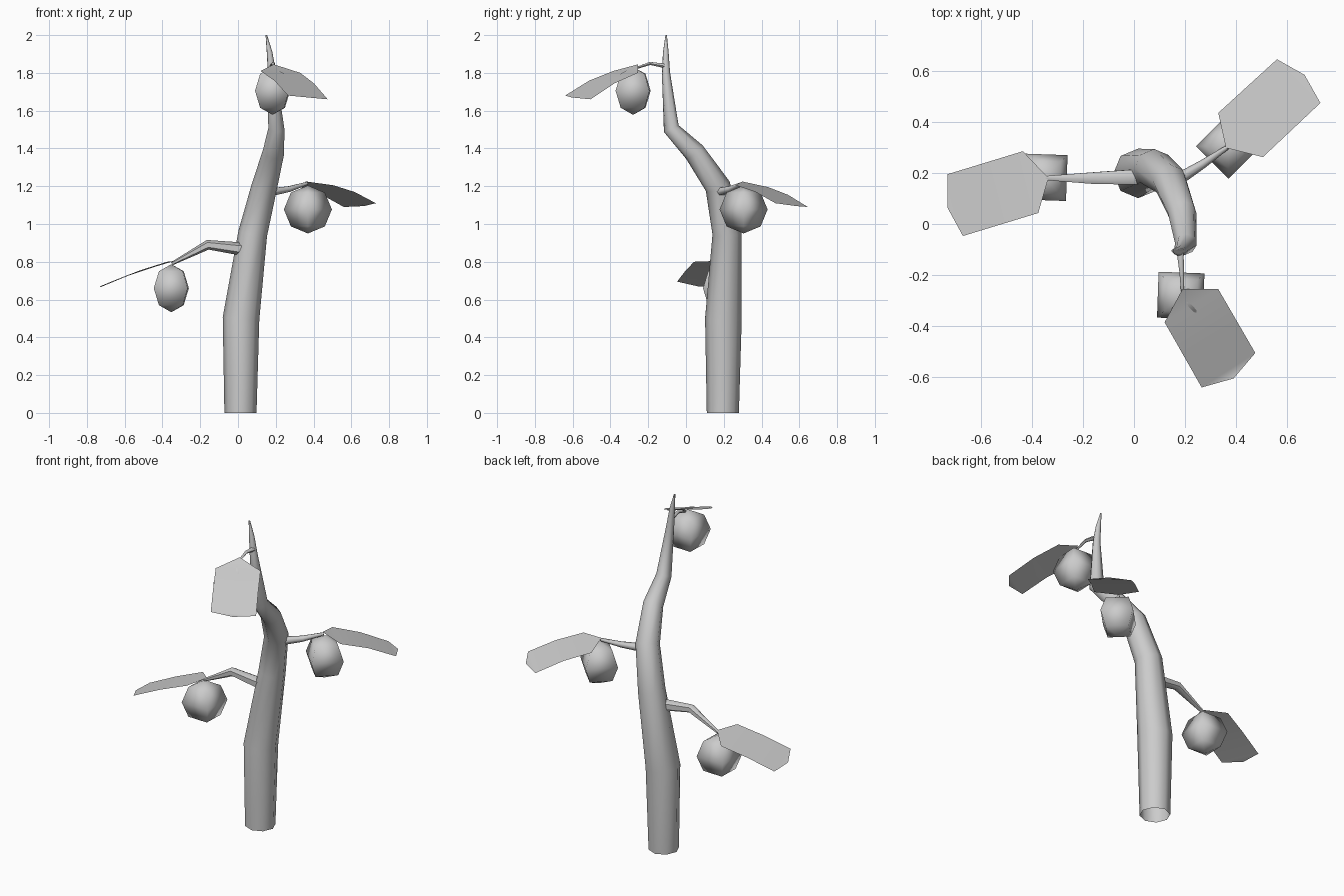
import bpy, bmesh, math
from mathutils import Vector, Matrix

if "Cube" in bpy.data.objects:
    bpy.data.objects.remove(bpy.data.objects["Cube"])


def finish(bm, name, angle=60):
    bmesh.ops.recalc_face_normals(bm, faces=bm.faces)
    me = bpy.data.meshes.new(name)
    bm.to_mesh(me)
    bm.free()
    ob = bpy.data.objects.new(name, me)
    bpy.context.collection.objects.link(ob)
    bpy.ops.object.select_all(action='DESELECT')
    bpy.context.view_layer.objects.active = ob
    ob.select_set(True)
    bpy.ops.object.shade_smooth_by_angle(angle=math.radians(angle))
    return ob


def tube(name, path, sides):
    """Tapered open tube through (x, y, z, radius) points."""
    bm = bmesh.new()
    pts = [Vector(p[:3]) for p in path]
    rings, quat = [], None
    for i, p in enumerate(pts):
        a = (p - pts[i - 1]).normalized() if i else Vector()
        b = (pts[i + 1] - p).normalized() if i < len(pts) - 1 else Vector()
        t = (a + b).normalized()
        if quat is None:
            quat = Vector((0, 0, 1)).rotation_difference(t)
        else:
            quat = prev.rotation_difference(t) @ quat
        prev = t
        ring = []
        for k in range(sides):
            w = math.tau * k / sides
            off = Vector((math.cos(w), math.sin(w), 0)) * path[i][3]
            ring.append(bm.verts.new(p + quat @ off))
        rings.append(ring)
    for r0, r1 in zip(rings, rings[1:]):
        for k in range(sides):
            n = (k + 1) % sides
            bm.faces.new((r0[k], r0[n], r1[n], r1[k]))
    bm.faces.new(rings[-1])
    return finish(bm, name)


def fruit(name, centre, turn):
    """Four-sided rounded fruit."""
    bm = bmesh.new()
    bmesh.ops.create_uvsphere(
        bm, u_segments=4, v_segments=4, radius=0.127,
        matrix=Matrix.Translation(centre) @ Matrix.Rotation(math.radians(turn), 4, 'Z'))
    return finish(bm, name, 95)


def leaf(name, tip, left, end_l, end_m, end_r, right, arch):
    """Flat hexagonal leaf, slightly arched across the middle."""
    bm = bmesh.new()
    up = Vector((0, 0, arch))
    mid_l = (Vector(left) + Vector(end_l)) / 2 + up
    mid_r = (Vector(right) + Vector(end_r)) / 2 + up
    t, l, el, em, er, r, ml, mr = [
        bm.verts.new(v) for v in (tip, left, end_l, end_m, end_r, right, mid_l, mid_r)]
    for f in ((t, l, r), (l, ml, mr, r), (ml, el, er, mr), (el, em, er)):
        bm.faces.new(f)
    return finish(bm, name)


# Trunk
tube("trunk", [
    (0.013, 0.195, 0.00, 0.085), (0.016, 0.198, 0.50, 0.097),
    (0.078, 0.217, 0.95, 0.077), (0.140, 0.168, 1.20, 0.068),
    (0.188, 0.045, 1.38, 0.057), (0.203, -0.078, 1.505, 0.043),
    (0.180, -0.106, 1.80, 0.022), (0.167, -0.107, 1.91, 0.015),
    (0.150, -0.105, 2.00, 0.004)], 8)

# Branches
tube("lower_branch", [(0.04, 0.185, 0.865, 0.036), (-0.16, 0.18, 0.89, 0.026),
                      (-0.35, 0.18, 0.79, 0.009)], 6)
tube("middle_branch", [(0.15, 0.16, 1.165, 0.026), (0.27, 0.235, 1.185, 0.017),
                       (0.365, 0.30, 1.215, 0.009)], 6)
tube("upper_branch", [(0.18, -0.10, 1.835, 0.014), (0.187, -0.19, 1.85, 0.009),
                      (0.19, -0.265, 1.825, 0.006)], 6)

# Fruits
fruit("lower_fruit", (-0.353, 0.183, 0.66), 43)
fruit("middle_fruit", (0.37, 0.305, 1.077), 0)
fruit("upper_fruit", (0.183, -0.28, 1.705), 43)

# Leaves
leaf("lower_leaf", (-0.335, 0.18, 0.805), (-0.435, 0.285, 0.775), (-0.73, 0.195, 0.665),
     (-0.73, 0.063, 0.67), (-0.67, -0.047, 0.695), (-0.375, 0.043, 0.80), 0.006)
leaf("middle_leaf", (0.36, 0.298, 1.225), (0.33, 0.435, 1.195), (0.56, 0.645, 1.09),
     (0.668, 0.584, 1.095), (0.73, 0.474, 1.11), (0.505, 0.262, 1.205), 0.012)
leaf("upper_leaf", (0.19, -0.255, 1.845), (0.12, -0.385, 1.81), (0.265, -0.64, 1.68),
     (0.39, -0.605, 1.67), (0.475, -0.505, 1.66), (0.33, -0.255, 1.80), 0.014)
